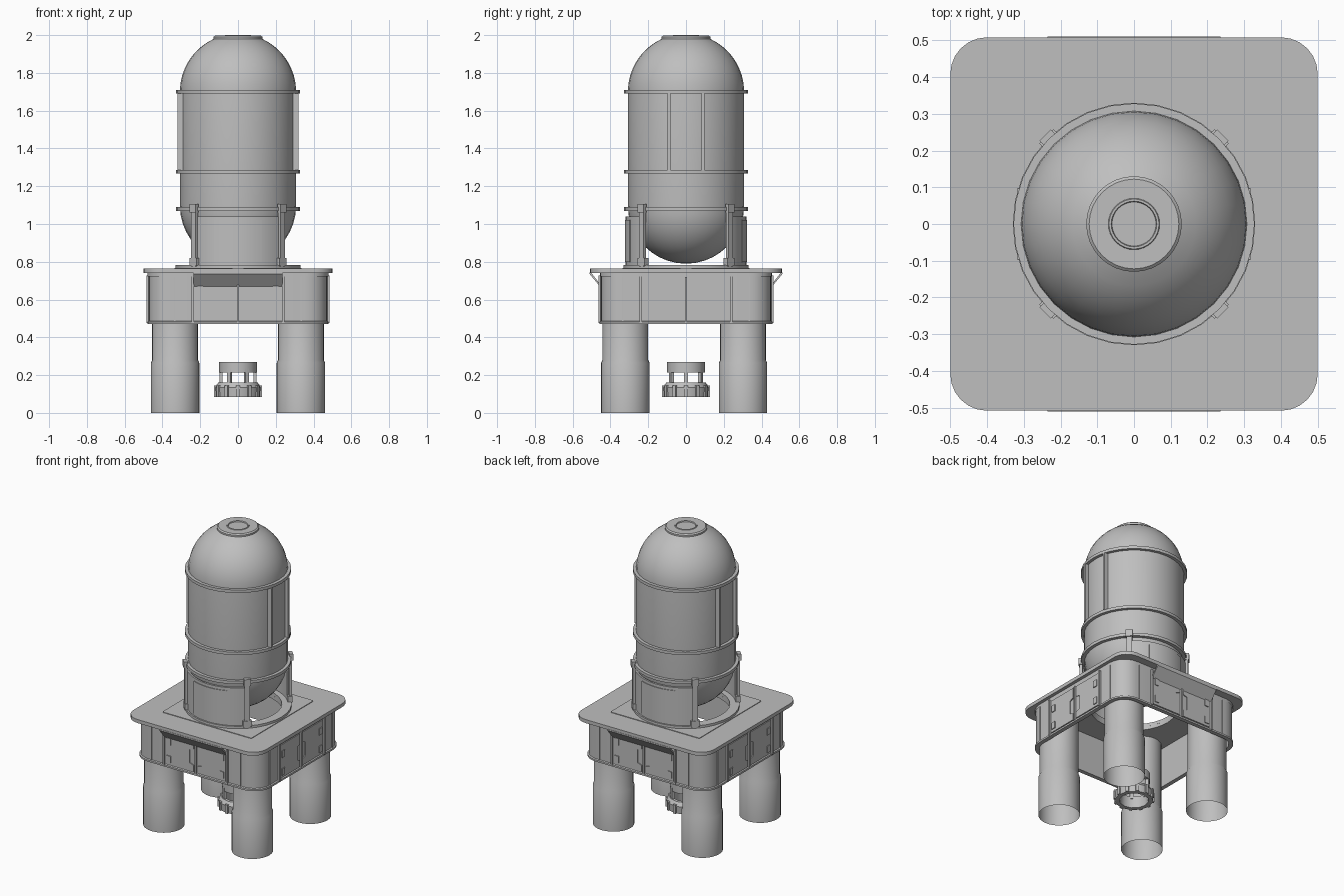
import bpy, bmesh, math
from mathutils import Matrix, Vector

if "Cube" in bpy.data.objects:
    bpy.data.objects.remove(bpy.data.objects["Cube"])

grey = bpy.data.materials.new("light_grey")
grey.diffuse_color = (0.52, 0.52, 0.52, 1)
grey.use_nodes = True
grey.node_tree.nodes["Principled BSDF"].inputs["Base Color"].default_value = grey.diffuse_color


def finish(name, bm, smooth=True, normals=True):
    if normals:
        bmesh.ops.recalc_face_normals(bm, faces=bm.faces)
    me = bpy.data.meshes.new(name)
    bm.to_mesh(me)
    bm.free()
    me.materials.append(grey)
    ob = bpy.data.objects.new(name, me)
    bpy.context.collection.objects.link(ob)
    if smooth:
        bpy.ops.object.select_all(action='DESELECT')
        ob.select_set(True)
        bpy.context.view_layer.objects.active = ob
        bpy.ops.object.shade_smooth_by_angle(angle=math.radians(30))
    return ob


def loft(name, rings, loop=False, wrap=True, ends=False):
    """Skin a list of equal-length point rings."""
    bm = bmesh.new()
    vs = [[bm.verts.new(p) for p in r] for r in rings]
    n, m = len(vs[0]), len(vs)
    for i in range(m if loop else m - 1):
        a, b = vs[i], vs[(i + 1) % m]
        for j in range(n if wrap else n - 1):
            k = (j + 1) % n
            bm.faces.new((a[j], a[k], b[k], b[j]))
    if ends:
        for j in (0, n - 1):
            bm.faces.new([r[j] for r in vs])
    bmesh.ops.remove_doubles(bm, verts=bm.verts, dist=1e-5)
    return finish(name, bm)


def circle(r, z, n=32, x=0, y=0):
    return [(x + r * math.cos(2 * math.pi * i / n), y + r * math.sin(2 * math.pi * i / n), z)
            for i in range(n)]


def revolve(name, prof, n=32, x=0, y=0, loop=False):
    return loft(name, [circle(r, z, n, x, y) for r, z in prof], loop)


def tube(name, r0, r1, z0, z1, n=32):
    return revolve(name, [(r0, z0), (r1, z0), (r1, z1), (r0, z1)], n, loop=True)


def rounded(hx, hy, r, z, arc=6, flat=6):
    """Rounded rectangle with points along the straight sides too."""
    corners = []
    for q, (sx, sy) in enumerate(((1, 1), (-1, 1), (-1, -1), (1, -1))):
        corners.append([Vector((sx * (hx - r) + r * math.cos((q + i / arc) * math.pi / 2),
                                sy * (hy - r) + r * math.sin((q + i / arc) * math.pi / 2), z))
                        for i in range(arc + 1)])
    pts = []
    for q in range(4):
        pts += corners[q]
        a, b = corners[q][-1], corners[(q + 1) % 4][0]
        pts += [a.lerp(b, i / flat) for i in range(1, flat)]
    return pts


def hole(outline, r, z):
    return [(r * p.x / p.xy.length, r * p.y / p.xy.length, z) for p in outline]


def box(name, c, s, rot=0.0):
    bm = bmesh.new()
    mat = Matrix.Rotation(rot, 4, 'Z') @ Matrix.Translation(c) @ Matrix.Diagonal((*s, 1))
    bmesh.ops.create_cube(bm, size=1, matrix=mat)
    return finish(name, bm, False)


def plate(name, outline, dist, rot, t=0.006):
    """Flat outline (u, z) standing on the wall at the given distance."""
    bm = bmesh.new()
    f = bm.faces.new([bm.verts.new((u, -dist, z)) for u, z in outline])
    ext = bmesh.ops.extrude_face_region(bm, geom=[f])
    bmesh.ops.translate(bm, vec=(0, -t, 0),
                        verts=[g for g in ext['geom'] if isinstance(g, bmesh.types.BMVert)])
    bm.transform(Matrix.Rotation(rot, 4, 'Z'))
    return finish(name, bm, False)


# Tank: spherical ends, straight shell and top cap
R = 0.308
prof = [(0, 0.79)]
prof += [(R * math.sin(a), 1.098 - R * math.cos(a)) for a in
         [math.pi / 2 * i / 10 for i in range(1, 11)]]
top = math.acos(0.13 / R)
prof += [(R * math.cos(a), 1.7 + R * math.sin(a)) for a in [top * i / 8 for i in range(9)]]
prof += [(0.13, 1.99), (0.122, 1.997), (0.07, 1.997), (0.068, 2.0), (0.062, 2.0),
         (0.06, 1.993), (0, 1.993)]
revolve("tank", prof, 32)

# Tank hoops
for i, z in enumerate((1.69, 1.267, 1.07)):
    tube(f"tank_hoop_{i}", 0.3, 0.328, z, z + 0.02)

# Vertical ribs on both flanks
for s in (0, math.pi):
    for y in (-0.09, 0.09):
        box("tank_rib", (0.304, y, 1.488), (0.03, 0.014, 0.404), s)

# Curved skirt panels at front and back, with clamps at their corners
for k, mid in enumerate((-math.pi / 2, math.pi / 2)):
    def arc(r, z, half=math.pi / 4):
        return [(r * math.cos(mid + half * (i / 6 - 1)), r * math.sin(mid + half * (i / 6 - 1)), z)
                for i in range(13)]
    loft(f"skirt_panel_{k}", [arc(0.308, 0.78), arc(0.32, 0.78), arc(0.32, 1.04), arc(0.308, 1.04)],
         loop=True, wrap=False, ends=True)
    loft(f"skirt_inset_{k}", [arc(r, z, 0.4) for r, z in
                              ((0.318, 0.8), (0.324, 0.8), (0.324, 1.02), (0.318, 1.02))],
         loop=True, wrap=False, ends=True)
for q in range(4):
    a = math.pi / 4 + q * math.pi / 2
    box("clamp_strap", (0.326, 0, 0.93), (0.018, 0.034, 0.31), a)
    box("clamp_head", (0.33, 0, 1.083), (0.024, 0.044, 0.044), a)
    box("clamp_foot", (0.322, 0, 0.8), (0.03, 0.055, 0.04), a)

# Deck with round opening, support ring and raised square
lo, hi = rounded(0.5, 0.508, 0.1, 0.74), rounded(0.5, 0.508, 0.1, 0.764)
loft("deck", [hole(lo, 0.27, 0.74), lo, hi, hole(hi, 0.27, 0.764)], loop=True)
sq = rounded(0.335, 0.335, 0.01, 0.768)
sq0 = rounded(0.335, 0.335, 0.01, 0.76)
loft("deck_square", [sq0, sq, hole(sq, 0.28, 0.768)])
tube("support_ring", 0.27, 0.33, 0.762, 0.784)

# Open-bottomed base walls with lower lip
steps = [(0, 0.47), (0.008, 0.47), (0.008, 0.482), (0, 0.486), (0, 0.742), (-0.02, 0.742), (-0.02, 0.47)]
loft("base_walls", [rounded(0.472 + d, 0.45 + d, 0.115 + d, z) for d, z in steps], loop=True)
loft("base_top_band", [rounded(0.478, 0.456, 0.12, z) for z in (0.722, 0.742)])

# Access hatches, posts and hinges on all four walls
for side in range(4):
    rot = side * math.pi / 2
    d = 0.45 if side % 2 == 0 else 0.472
    ztop = 0.68 if side % 2 == 0 else 0.715
    for s in (-1, 1):
        hatch = [(0.015, 0.49), (0.225, 0.49), (0.225, ztop), (0.015, ztop), (0.015, 0.645),
                 (0.045, 0.635), (0.045, 0.545), (0.015, 0.535)]
        plate("hatch", [(s * u, z) for u, z in hatch], d, rot)
        box("wall_post", (s * 0.239, -d - 0.004, 0.602), (0.012, 0.018, 0.25), rot)
        for z in (0.53, 0.65):
            box("hinge", (s * 0.2, -d - 0.008, z), (0.03, 0.008, 0.045), rot)
        box("corner_trim", (s * 0.335, -d, 0.602), (0.006, 0.008, 0.25), rot)
    box("centre_post", (0.0, -d - 0.003, 0.6), (0.012, 0.016, 0.24), rot)

# Sloped awnings under the deck edge, front and back
for s in (-1, 1):
    bm = bmesh.new()
    sec = [(0.45, 0.675), (0.456, 0.67), (0.51, 0.735), (0.51, 0.744), (0.503, 0.744)]
    f = bm.faces.new([bm.verts.new((-0.235, s * y, z)) for y, z in sec])
    ext = bmesh.ops.extrude_face_region(bm, geom=[f])
    bmesh.ops.translate(bm, vec=(0.47, 0, 0),
                        verts=[g for g in ext['geom'] if isinstance(g, bmesh.types.BMVert)])
    finish("awning", bm, False)

# Four hollow legs with wider lower sleeves
for x in (-0.333, 0.333):
    for y in (-0.321, 0.302):
        revolve("leg", [(0.128, 0), (0.128, 0.265), (0.121, 0.28), (0.121, 0.742)], 32, x, y)

# Hanging coupling: two collars joined by struts
tube("coupling_upper_collar", 0.075, 0.1, 0.215, 0.27, 24)
revolve("coupling_lower_collar", [(0.09, 0.085), (0.118, 0.085), (0.122, 0.135), (0.105, 0.16),
                                  (0.085, 0.16)], 12, loop=True)
for i in range(12):
    a = i * math.pi / 6
    box("coupling_lug", (0.117, 0, 0.115), (0.018, 0.02, 0.06), a)
    if i % 2 == 0:
        box("coupling_strut", (0.09, 0, 0.19), (0.018, 0.022, 0.09), a)
